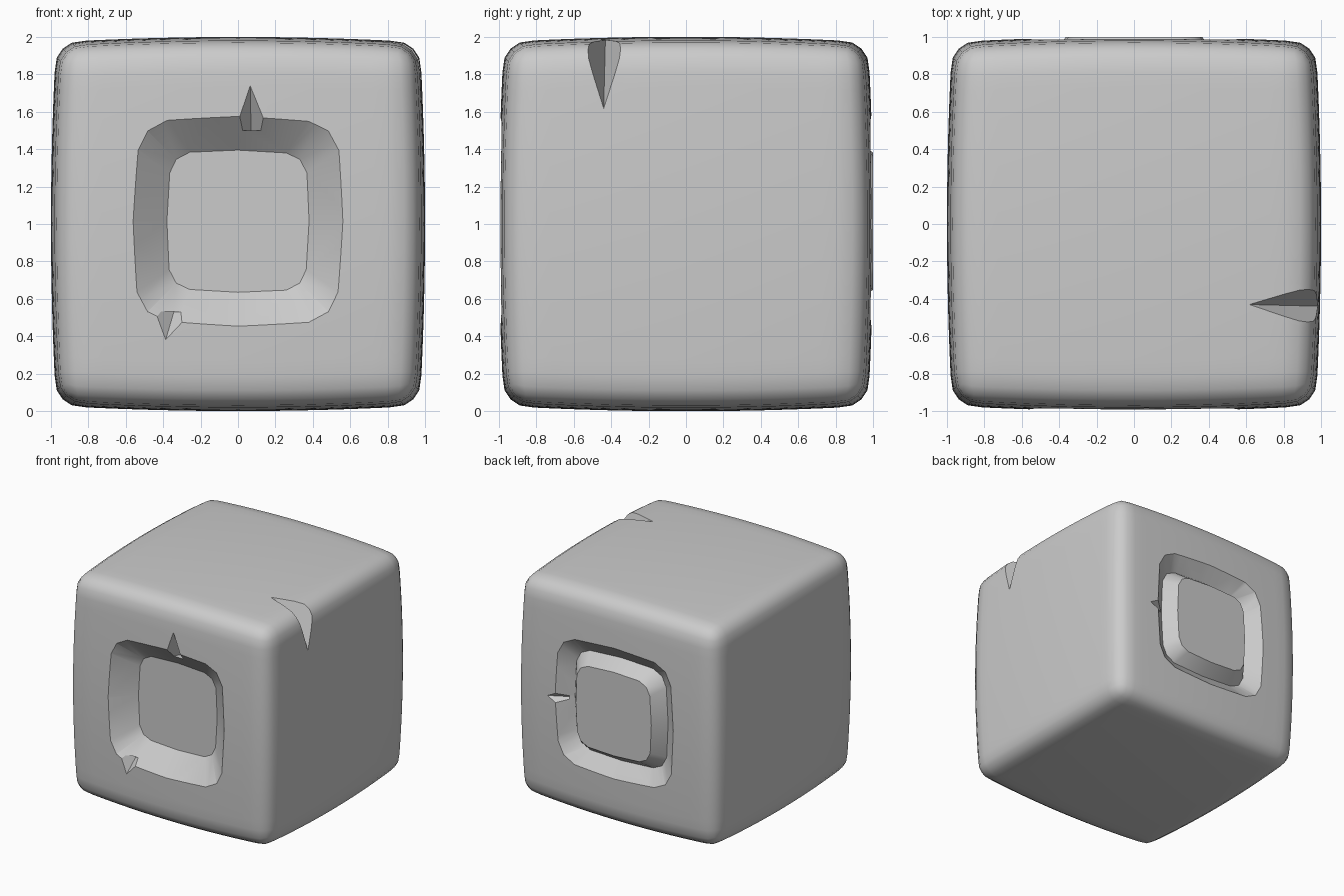
import bpy, bmesh
from mathutils import Vector

if "Cube" in bpy.data.objects:
    bpy.data.objects.remove(bpy.data.objects["Cube"])


def make_object(name, bm):
    bmesh.ops.recalc_face_normals(bm, faces=bm.faces[:])
    mesh = bpy.data.meshes.new(name)
    bm.to_mesh(mesh)
    bm.free()
    ob = bpy.data.objects.new(name, mesh)
    bpy.context.collection.objects.link(ob)
    return ob


def hull(name, points):
    bm = bmesh.new()
    for p in points:
        bm.verts.new(p)
    bmesh.ops.convex_hull(bm, input=bm.verts[:])
    return make_object(name, bm)


def ring(half, y):
    # soft-cornered square outline in the x-z plane
    pts = []
    for a, b in ((1, 0), (0.97, 0.68), (0.87, 0.87), (0.68, 0.96)):
        for x, z in ((a, b), (-b, a), (-a, -b), (b, -a)):
            pts.append((x * half, y, 1.015 + z * half))
    return pts


def smooth(ob):
    bpy.ops.object.select_all(action='DESELECT')
    ob.select_set(True)
    bpy.context.view_layer.objects.active = ob
    bpy.ops.object.shade_smooth_by_angle(angle=0.5)


# block: cube with rounded edges and gently bulging faces
R, BULGE = 0.13, 0.028
bm = bmesh.new()
bmesh.ops.create_cube(bm, size=2)
bmesh.ops.subdivide_edges(bm, edges=bm.edges[:], cuts=23, use_grid_fill=True)
for v in bm.verts:
    q = Vector([max(-1 + R, min(1 - R, c)) for c in v.co])
    p = q + (v.co - q).normalized() * R
    s = p.length_squared
    v.co = Vector([c * (1 - BULGE * (s - c * c)) for c in p]) + Vector((0, 0, 1))
block = make_object("stone_block", bm)

# cutters: tapered recesses front and back, then the chips and cracks
cutters = [
    hull("front_recess", ring(0.38, -0.83) + ring(0.74, -1.15)),
    hull("back_recess", ring(0.38, 0.83) + ring(0.76, 1.15)),
    hull("edge_crack", [(0.60, -0.43, 2.0), (1.0, -0.44, 1.60),
                        (1.01, -0.58, 2.01), (1.01, -0.30, 2.01)]),
    hull("upper_crack", [(0.065, -0.99, 1.75), (0.07, -0.85, 1.50),
                         (-0.05, -1.05, 1.50), (0.20, -1.05, 1.50)]),
    hull("lower_chip", [(-0.39, -0.99, 0.37), (-0.34, -0.90, 0.54),
                        (-0.50, -1.04, 0.52), (-0.22, -1.04, 0.50)]),
    hull("back_chip", [(0.65, 0.99, 1.0), (0.48, 0.90, 1.0),
                       (0.50, 1.04, 0.88), (0.50, 1.04, 1.12)]),
]
for c in cutters:
    c.hide_render = True
    m = block.modifiers.new(c.name, 'BOOLEAN')
    m.operation, m.solver, m.object = 'DIFFERENCE', 'EXACT', c
dg = bpy.context.evaluated_depsgraph_get()
cut_mesh = bpy.data.meshes.new_from_object(block.evaluated_get(dg))
block.modifiers.clear()
block.data = cut_mesh
for c in cutters:
    bpy.data.objects.remove(c)
smooth(block)

# raised panel with sloping sides in the back recess
panel = hull("back_panel", ring(0.365, 1.0) + ring(0.47, 0.86) + ring(0.47, 0.78))
smooth(panel)
